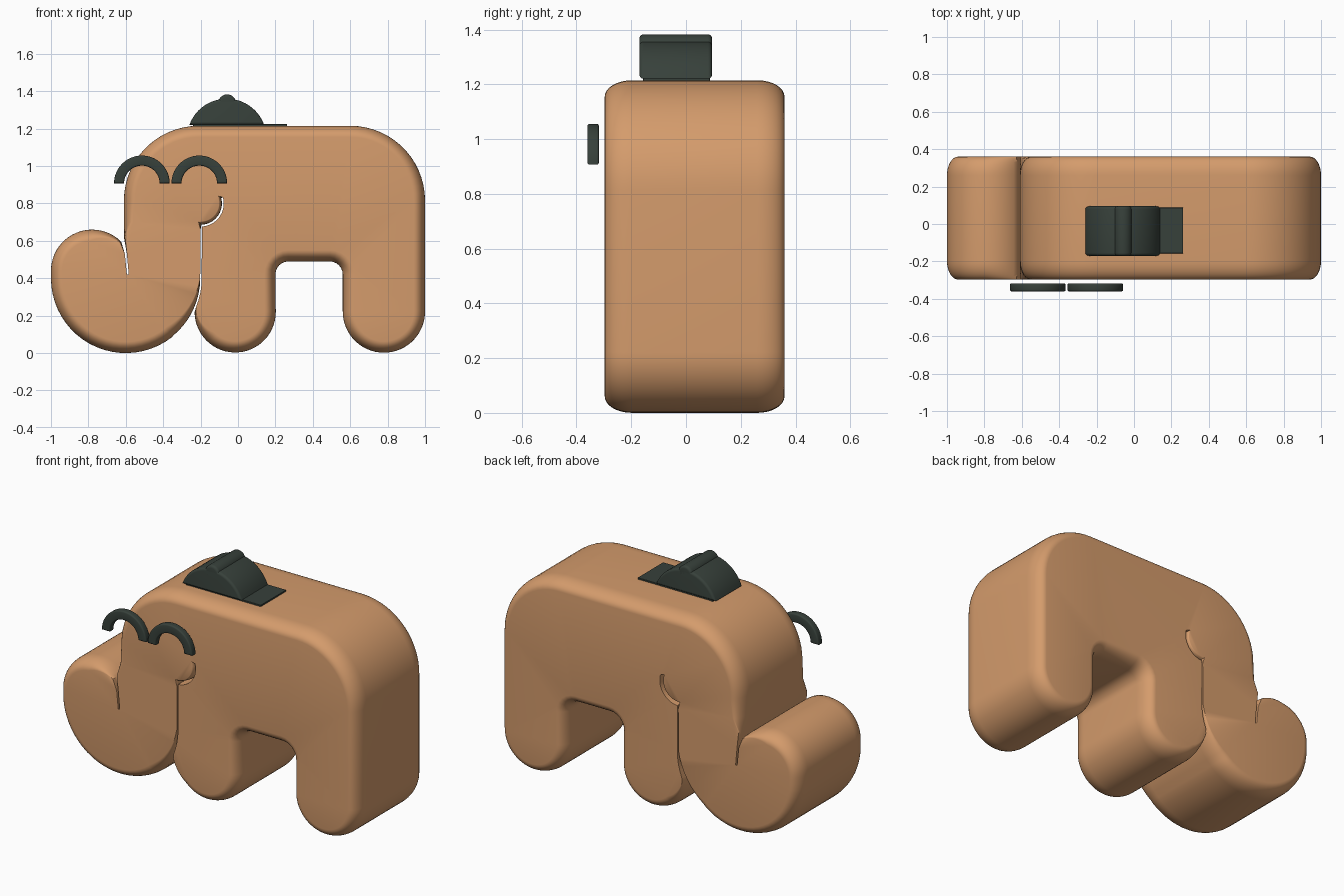
import bpy, bmesh, math
from mathutils import Vector

if "Cube" in bpy.data.objects:
    bpy.data.objects.remove(bpy.data.objects["Cube"])


def material(name, rgb):
    m = bpy.data.materials.new(name)
    m.diffuse_color = (*rgb, 1)
    m.use_nodes = True
    m.node_tree.nodes["Principled BSDF"].inputs["Base Color"].default_value = m.diffuse_color
    return m


TAN = material("warm tan", (0.66, 0.33, 0.15))
DARK = material("dark green grey", (0.038, 0.052, 0.043))


def arc(cx, cz, r, a0, a1, w0=1.0, w1=None, step=6):
    """Arc points (x, z, rounding weight); the weight may fade along the arc."""
    w1 = w0 if w1 is None else w1
    n = max(2, round(abs(a1 - a0) / step))
    pts = []
    for i in range(n + 1):
        t = i / n
        a = math.radians(a0 + (a1 - a0) * t)
        pts.append((cx + r * math.cos(a), cz + r * math.sin(a), w0 + (w1 - w0) * t))
    return pts


def rounded_prism(name, pts, y0, y1, inset, depth, mat, segs=6):
    """Extrude an x-z outline along y, rounding both rims by weighted insets."""
    clean = []
    for p in pts:
        if not clean or math.dist(p[:2], clean[-1][:2]) > 1e-4:
            clean.append(p)
    if math.dist(clean[0][:2], clean[-1][:2]) < 1e-4:
        clean.pop()
    n = len(clean)
    P = [Vector(p[:2]) for p in clean]
    area = sum(P[i - 1].x * P[i].y - P[i].x * P[i - 1].y for i in range(n))
    s = 1 if area > 0 else -1
    nor = []
    for i in range(n):
        d = (P[(i + 1) % n] - P[i]).normalized()
        nor.append(Vector((-d.y, d.x)) * s)
    offs = []
    for i in range(n):
        a, b = nor[i - 1], nor[i]
        offs.append((a + b) / max(0.6, 1 + a.dot(b)) * clean[i][2])

    levels = []
    for k in range(segs + 1):
        a = math.pi / 2 * k / segs
        levels.append((y0 + depth * (1 - math.sin(a)), inset * (1 - math.cos(a))))
    levels.reverse()
    levels += [(y0 + y1 - y, d) for y, d in reversed(levels)]

    bm = bmesh.new()
    rings = []
    for y, d in levels:
        rings.append([bm.verts.new((P[i].x + offs[i].x * d, y, P[i].y + offs[i].y * d))
                      for i in range(n)])
    for r0, r1 in zip(rings, rings[1:]):
        for i in range(n):
            j = (i + 1) % n
            bm.faces.new((r0[i], r0[j], r1[j], r1[i]))
    caps = [bm.faces.new(rings[0]), bm.faces.new(rings[-1])]
    bmesh.ops.recalc_face_normals(bm, faces=bm.faces)
    bmesh.ops.triangulate(bm, faces=caps)
    me = bpy.data.meshes.new(name)
    bm.to_mesh(me)
    bm.free()
    me.materials.append(mat)
    ob = bpy.data.objects.new(name, me)
    bpy.context.collection.objects.link(ob)
    bpy.ops.object.select_all(action='DESELECT')
    ob.select_set(True)
    bpy.context.view_layer.objects.active = ob
    bpy.ops.object.shade_smooth_by_angle(angle=math.radians(35))
    return ob


# Body: one outline with narrow slits beside the trunk and around the ear
outline = []
outline += arc(0.60, 0.815, 0.40, 90, 0)                    # rump
outline += arc(0.78, 0.222, 0.22, 0, -180)                  # rear leg
outline += arc(0.49, 0.42, 0.07, 0, 90, step=15)            # belly arch
outline += arc(0.27, 0.42, 0.07, 90, 180, step=15)
outline += arc(-0.015, 0.22, 0.217, 0, -135)                # front leg
outline += arc(-0.015, 0.22, 0.217, -135, -180, 1, 0.1)
outline += arc(-0.60, 0.40, 0.406, -22, 0, 0)               # slit, leg side
outline += arc(-0.20, 0.80, 0.124, -87, 15, 0, step=10)     # ear, body side
outline += arc(-0.20, 0.80, 0.114, 15, -88, 0.25, 0.3, step=10)
outline += [(-0.2, 0.66, 0)]
outline += arc(-0.60, 0.40, 0.398, 0, -50, 0, 1)            # trunk outside
outline += arc(-0.60, 0.40, 0.400, -52, -180)
outline += arc(-0.78, 0.44, 0.22, 180, 95)                  # trunk tip
outline += arc(-0.78, 0.44, 0.22, 95, 45, 1, 0.1)
outline += [(-0.605, 0.53, 0), (-0.594, 0.42, 0),           # trunk slit
            (-0.584, 0.42, 0), (-0.594, 0.53, 0),
            (-0.61, 0.62, 0.1), (-0.61, 0.70, 0.8)]
outline += arc(-0.21, 0.815, 0.40, 180, 90)                 # head
rounded_prism("elephant_body", outline, -0.297, 0.36, 0.06, 0.10, TAN, 8)

# Closed eye arches, floating just in front of the head
for label, cx in (("left", -0.514), ("right", -0.207)):
    eye = arc(cx, 0.907, 0.149, 180, 0) + arc(cx, 0.907, 0.095, 0, 180)
    rounded_prism("eye_arch_" + label, eye, -0.36, -0.318, 0.008, 0.008, DARK, 3)

# Slot plate, dial and grip ridge on the back
plate = [(-0.24, 1.20, 1), (0.262, 1.20, 1), (0.262, 1.224, 1), (-0.24, 1.224, 1)]
rounded_prism("slot_plate", plate, -0.157, 0.087, 0.001, 0.001, DARK, 1)
half = math.degrees(math.asin(0.2 / 0.213))
dial = arc(-0.06, 1.147, 0.213, 90 + half, 90 - half)
rounded_prism("dial", dial, -0.17, 0.095, 0.015, 0.015, DARK, 4)
ridge = arc(-0.058, 1.335, 0.048, 0, 345, step=15)
rounded_prism("dial_ridge", ridge, -0.17, 0.095, 0.015, 0.015, DARK, 4)
